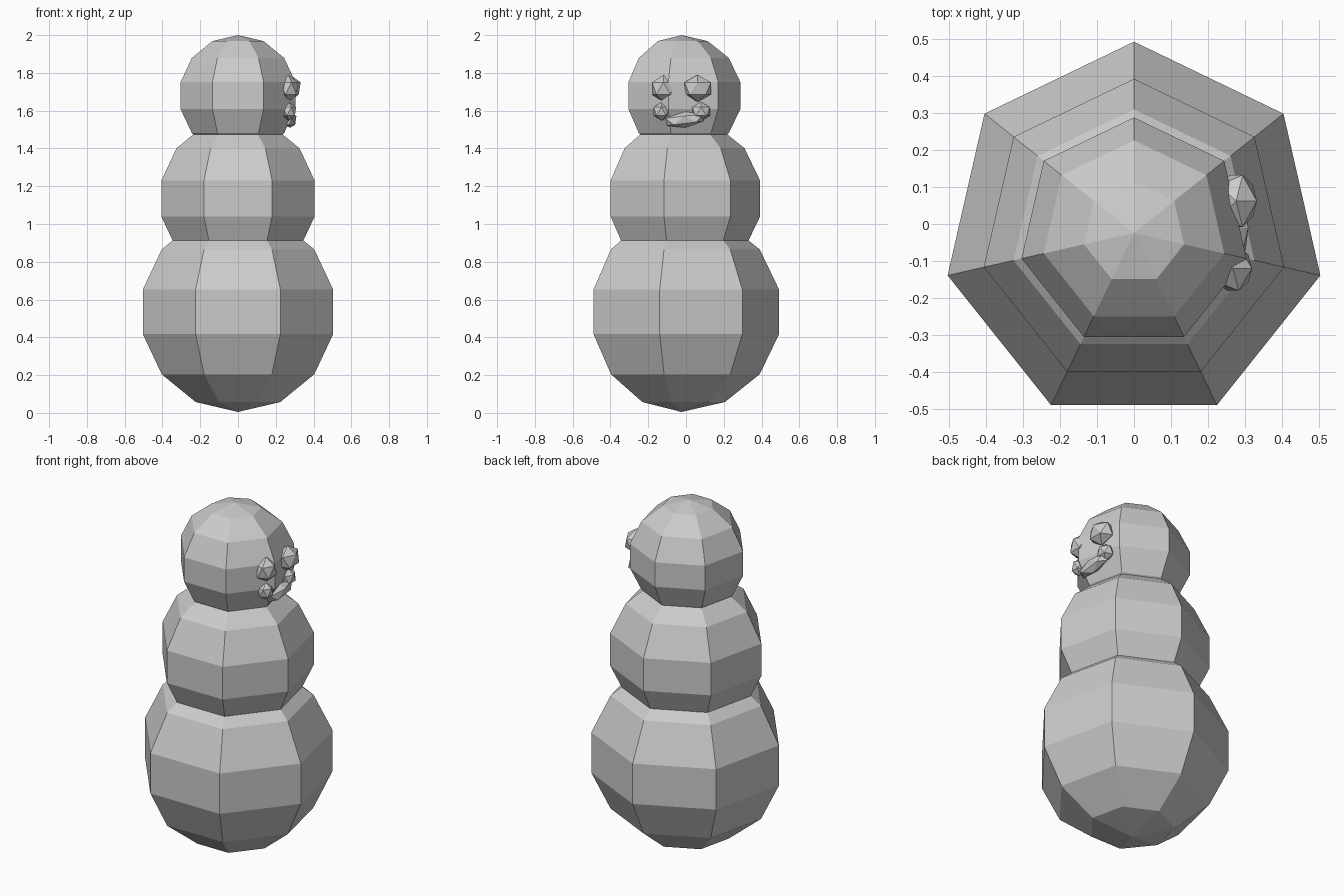
import bpy, bmesh
from math import atan2, pi
from mathutils import Matrix, Vector

if "Cube" in bpy.data.objects:
    bpy.data.objects.remove(bpy.data.objects["Cube"])


def finish(name, bm):
    mesh = bpy.data.meshes.new(name)
    bm.to_mesh(mesh)
    bm.free()
    obj = bpy.data.objects.new(name, mesh)
    bpy.context.collection.objects.link(obj)
    return obj


def snowball(name, z, radius):
    """Seven-sided ball with one vertical seam pointing to +y."""
    bm = bmesh.new()
    bmesh.ops.create_uvsphere(bm, u_segments=7, v_segments=7, radius=radius)
    v = max(bm.verts, key=lambda p: p.co.xy.length)
    turn = Matrix.Rotation(pi / 2 - atan2(v.co.y, v.co.x), 4, 'Z')
    bm.transform(Matrix.Translation((0, -0.024, z)) @ turn)
    finish(name, bm)


def lump(name, centre, size, tilt=0.0):
    """Small faceted stone, sized by its half extents."""
    bm = bmesh.new()
    bmesh.ops.create_icosphere(bm, subdivisions=1, radius=1)
    ext = [max(abs(v.co[i]) for v in bm.verts) for i in range(3)]
    scale = Matrix.Diagonal(Vector([s / e for s, e in zip(size, ext)] + [1]))
    bm.transform(Matrix.Translation(centre) @ Matrix.Rotation(tilt, 4, 'X') @ scale)
    finish(name, bm)


# stacked body
snowball("lower_body", 0.535, 0.53)
snowball("middle_body", 1.135, 0.427)
snowball("head", 1.68, 0.32)

# eyes, facing +x
lump("eye_left", (0.267, -0.12, 1.718), (0.052, 0.06, 0.072))
lump("eye_right", (0.276, 0.062, 1.718), (0.056, 0.07, 0.072))

# smile: two end stones and a long middle
lump("mouth_end_left", (0.27, -0.13, 1.596), (0.038, 0.041, 0.05))
lump("mouth_end_right", (0.265, 0.08, 1.596), (0.04, 0.047, 0.05))
lump("mouth_middle", (0.275, -0.007, 1.552), (0.034, 0.1, 0.043), 0.12)
